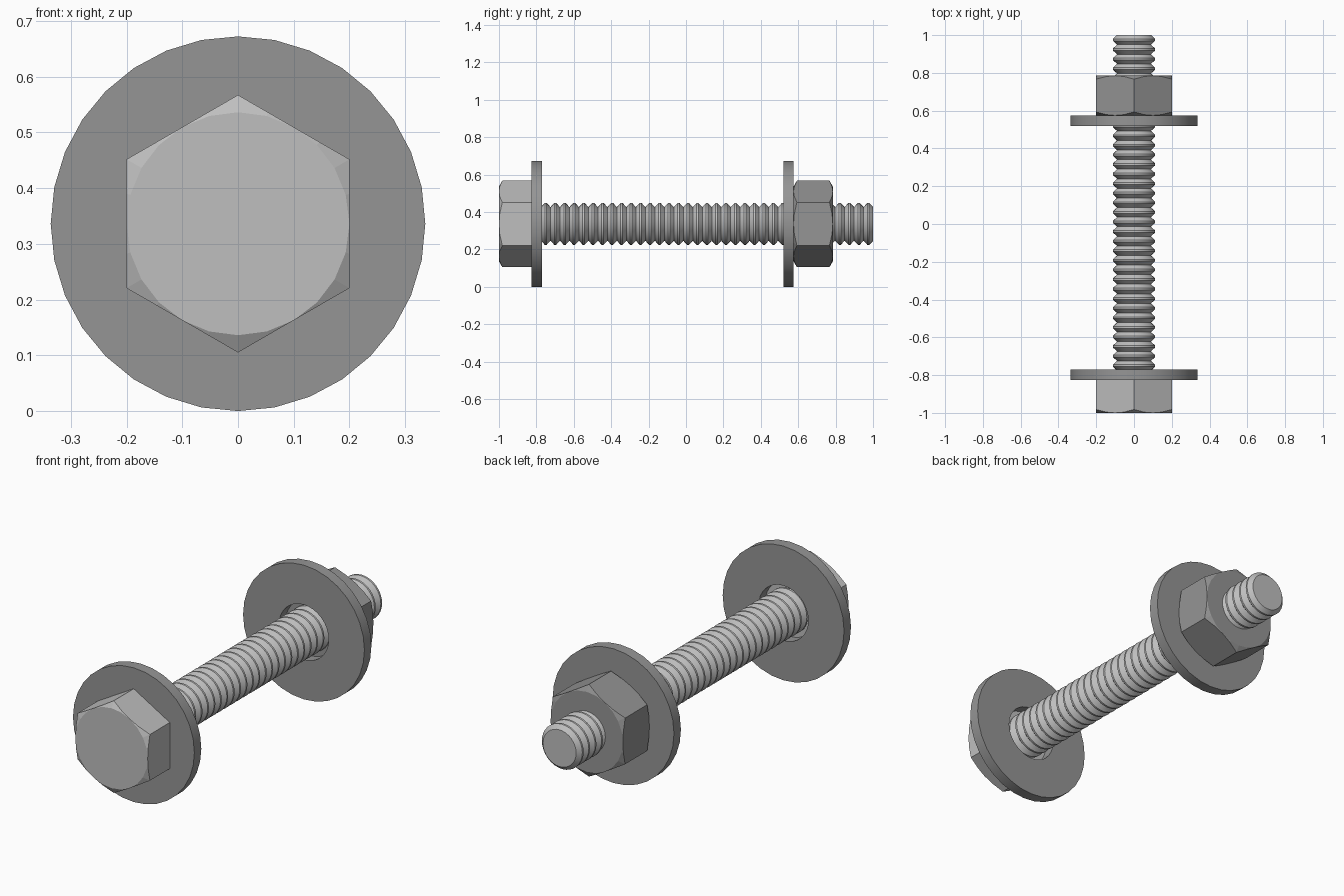
import bpy
import bmesh
from math import sin, cos, pi, radians

AXIS_Z = 0.336      # height of the bolt's centre line

cube = bpy.data.objects.get("Cube")
if cube:
    bpy.data.objects.remove(cube, do_unlink=True)


def make_material(name, value):
    mat = bpy.data.materials.new(name)
    mat.use_nodes = True
    colour = (value, value, value, 1)
    mat.diffuse_color = colour
    mat.node_tree.nodes["Principled BSDF"].inputs["Base Color"].default_value = colour
    return mat


light_steel = make_material("light steel", 0.52)
dark_steel = make_material("dark steel", 0.30)


def build(name, rings, mat, closed=False, smooth=False):
    """Bridge rings of (radius, y) points around the centre line."""
    bm = bmesh.new()
    loops = []
    for ring in rings:
        n = len(ring)
        loops.append([bm.verts.new((r * cos(2 * pi * i / n), y,
                                    AXIS_Z + r * sin(2 * pi * i / n)))
                      for i, (r, y) in enumerate(ring)])
    pairs = list(zip(loops, loops[1:]))
    if closed:
        pairs.append((loops[-1], loops[0]))
    else:
        bm.faces.new(loops[0])
        bm.faces.new(loops[-1])
    for a, b in pairs:
        for i in range(n):
            j = (i + 1) % n
            bm.faces.new((a[i], a[j], b[j], b[i]))
    bmesh.ops.remove_doubles(bm, verts=bm.verts, dist=0.0001)
    bmesh.ops.recalc_face_normals(bm, faces=bm.faces)
    mesh = bpy.data.meshes.new(name)
    bm.to_mesh(mesh)
    bm.free()
    mesh.materials.append(mat)
    obj = bpy.data.objects.new(name, mesh)
    bpy.context.collection.objects.link(obj)
    if smooth:
        bpy.ops.object.select_all(action='DESELECT')
        obj.select_set(True)
        bpy.context.view_layer.objects.active = obj
        bpy.ops.object.shade_smooth_by_angle(angle=radians(25))
    return obj


def circle(r, y, n=32):
    return [(r, y)] * n


def hexagon(y, chamfer=0.0, flat=0.2):
    """Hexagon in 24 steps; the chamfer follows the distance past the flat."""
    ring = []
    for i in range(24):
        offset = radians((i * 15 + 30) % 60 - 30)
        r = flat / cos(offset)
        ring.append((r, y + chamfer * (r - flat)))
    return ring


# Hexagonal head, chamfered on its outer end
build("bolt_head", [circle(0.2, -1.0, 24), hexagon(-1.0, 0.58), hexagon(-0.825)],
      light_steel)

# Hexagonal nut, chamfered on both ends
build("nut", [circle(0.2, 0.575, 24), hexagon(0.575, 0.58),
              hexagon(0.785, -0.58), circle(0.2, 0.785, 24)], dark_steel)

# Flat washers with clearance holes
for name, y in (("head_washer", -0.825), ("nut_washer", 0.52)):
    y2 = y + 0.055
    build(name, [circle(0.336, y), circle(0.336, y2), circle(0.138, y2), circle(0.138, y)],
          dark_steel, closed=True, smooth=True)

# Threaded shank with trapezoid ridges
start, teeth = -0.826, 36
pitch = (1.0 - start) / teeth
shank = []
for t in range(teeth):
    y = start + t * pitch
    shank += [circle(0.09, y), circle(0.112, y + pitch * 0.4), circle(0.112, y + pitch * 0.6)]
shank.append(circle(0.092, 1.0))
build("threaded_shank", shank, light_steel, smooth=True)
